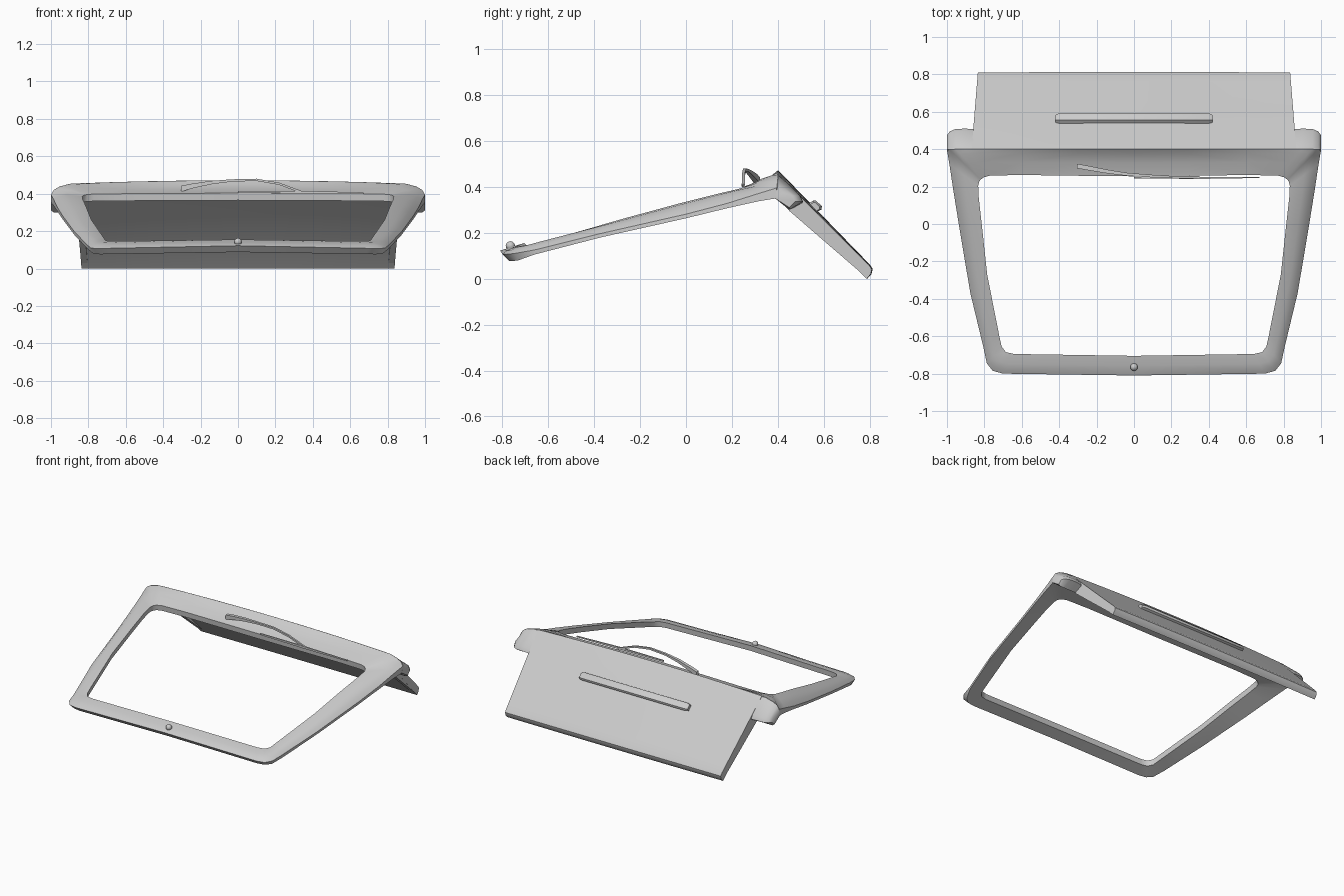
import bpy, bmesh, math
from mathutils import Vector

cube = bpy.data.objects.get("Cube")
if cube:
    bpy.data.objects.remove(cube, do_unlink=True)

paint = bpy.data.materials.new("light grey paint")
paint.use_nodes = True
GREY = (0.6, 0.6, 0.6, 1)
paint.diffuse_color = GREY
paint.node_tree.nodes["Principled BSDF"].inputs["Base Color"].default_value = GREY


def finish(bm, name, mirror=False):
    """Turn a bmesh into a painted, smooth-shaded object."""
    bmesh.ops.recalc_face_normals(bm, faces=bm.faces)
    mesh = bpy.data.meshes.new(name)
    bm.to_mesh(mesh)
    bm.free()
    mesh.materials.append(paint)
    ob = bpy.data.objects.new(name, mesh)
    bpy.context.collection.objects.link(ob)
    if mirror:
        mod = ob.modifiers.new("Mirror", 'MIRROR')
        mod.use_clip = True
    bpy.ops.object.select_all(action='DESELECT')
    ob.select_set(True)
    bpy.context.view_layer.objects.active = ob
    bpy.ops.object.shade_smooth_by_angle(angle=math.radians(40))


def loft(name, sections, mirror=False, cap_start=True, cap_end=True):
    """Skin a list of closed cross-sections."""
    bm = bmesh.new()
    rings = [[bm.verts.new(p) for p in s] for s in sections]
    n = len(rings[0])
    for a, b in zip(rings, rings[1:]):
        for i in range(n):
            j = (i + 1) % n
            bm.faces.new((a[i], a[j], b[j], b[i]))
    if cap_start:
        bm.faces.new(rings[0])
    if cap_end:
        bm.faces.new(rings[-1])
    finish(bm, name, mirror)


def clamp(value, low, high):
    return max(low, min(high, value))


# Window frame: inner edge, outer edge and underside height around one half
stations = [
    ((0, -.705, .155), (0, -.81, .122), .088),
    ((.64, -.695, .146), (.70, -.80, .108), .077),
    ((.685, -.685, .146), (.755, -.785, .106), .076),
    ((.708, -.655, .15), (.787, -.745, .11), .08),
    ((.72, -.6, .167), (.805, -.66, .125), .105),
    ((.785, -.27, .262), (.875, -.37, .197), .18),
    ((.812, -.02, .33), (.937, 0, .281), .263),
    ((.83, .14, .37), (.966, .18, .328), .307),
    ((.833, .205, .385), (.987, .32, .372), .338),
    ((.828, .225, .39), (1, .395, .395), .35),
    ((.82, .237, .393), (.985, .398, .42), .352),
    ((.805, .249, .396), (.955, .4, .438), .355),
    ((.77, .259, .398), (.9, .4, .453), .36),
    ((.6, .262, .4), (.62, .4, .463), .375),
    ((.3, .258, .402), (.3, .4, .469), .385),
    ((0, .255, .403), (0, .4, .472), .39)]
sections = []
for inner, outer, under in stations:
    i, o = Vector(inner), Vector(outer)
    # The side rails bulge, the rear rail dips in front of its lip
    sideways = abs((o - i).normalized().x)
    crown = .022 * sideways
    if o.y > .3:
        crown -= .013 * (1 - sideways)
    inset = clamp(-2 * (o.y + .66), 0, .3)
    mid = i.lerp(o, .5) + Vector((0, 0, crown))
    shoulder = i.lerp(o, .82) + Vector((0, 0, crown * .7))
    low_in = i.lerp(o, .03)
    low_in.z = i.z - .038
    low_out = o.lerp(i, inset)
    low_out.z = under
    sections.append([low_in, i, mid, shoulder, o, low_out])
loft("window_frame", sections, mirror=True, cap_start=False, cap_end=False)

# Lower rear panel, slightly crowned across its width
profile = [(.4, .472), (.425, .448), (.6, .268), (.765, .098), (.8, .062),
           (.813, .043), (.808, .02), (.79, 0), (.44, .37), (.4, .39)]


def half_width(y):
    return .868 - .08 * (y - .4)


sections = []
for step in range(5):
    t = step / 4
    row = []
    for y, z in profile:
        fade = clamp(z / .4, 0, 1)
        row.append((t * half_width(y), y - .004 * t * t * (1 - fade), z - .017 * t * t * fade))
    sections.append(row)
loft("rear_panel", sections, mirror=True, cap_start=False)

# Wings reaching out past the panel: ridge, back, underside, front
wing = []
for x, ridge, back in ((.84, .452, .505), (.9, .453, .51), (.955, .438, .508),
                       (.985, .42, .495), (1, .395, .475)):
    back_z = .338 if x < .9 else .345
    low = .31 if x == 1 else .3
    wing.append([(x, .398, ridge), (x, .425, ridge - .022), (x, back - .012, back_z + .016),
                 (x, back, back_z - .01), (x, .45, low), (x, .385, .352)])
loft("panel_wing", wing, mirror=True)

# Tapered flanges along the panel sides
flange = [(.42, .42), (.42, .33), (.45, .295), (.6, .165), (.78, .01), (.79, .045), (.6, .245)]
loft("side_flange", [[(half_width(y) - depth, y, z) for y, z in flange]
                     for depth in (.035, .001)], mirror=True)

# Grip bar across the panel, with tapered ends
grip = [(-.02, .022), (0, .036), (.012, .034), (.037, .01), (.034, -.005), (0, -.02)]
loft("grip_bar", [[(x, .555 + y * size, .305 + z * size) for y, z in grip]
                  for x, size in ((-.42, .75), (-.4, 1), (.4, 1), (.42, .75))])


def strip(name, path):
    """Rectangular bar through points given with half width and half height."""
    loft(name, [[(x, y + sy * w, z + sz * h) for sy, sz in ((-1, -1), (1, -1), (1, 1), (-1, 1))]
                for x, y, z, w, h in path])


# Wiper arm and blade
strip("wiper_arm", [(-.305, .31, .426, .012, .016), (-.25, .3, .44, .012, .013),
                    (-.14, .28, .46, .01, .009), (-.03, .265, .471, .008, .006),
                    (.1, .256, .474, .007, .006), (.22, .25, .453, .006, .006),
                    (.35, .25, .405, .006, .006)])
strip("wiper_blade", [(0, .248, .41, .004, .005), (.35, .246, .408, .005, .007),
                      (.67, .249, .403, .003, .004)])

# Washer nozzle on the front rail
bm = bmesh.new()
bmesh.ops.create_uvsphere(bm, u_segments=16, v_segments=10, radius=.02)
bmesh.ops.translate(bm, verts=bm.verts, vec=(0, -.765, .143))
finish(bm, "washer_nozzle")
